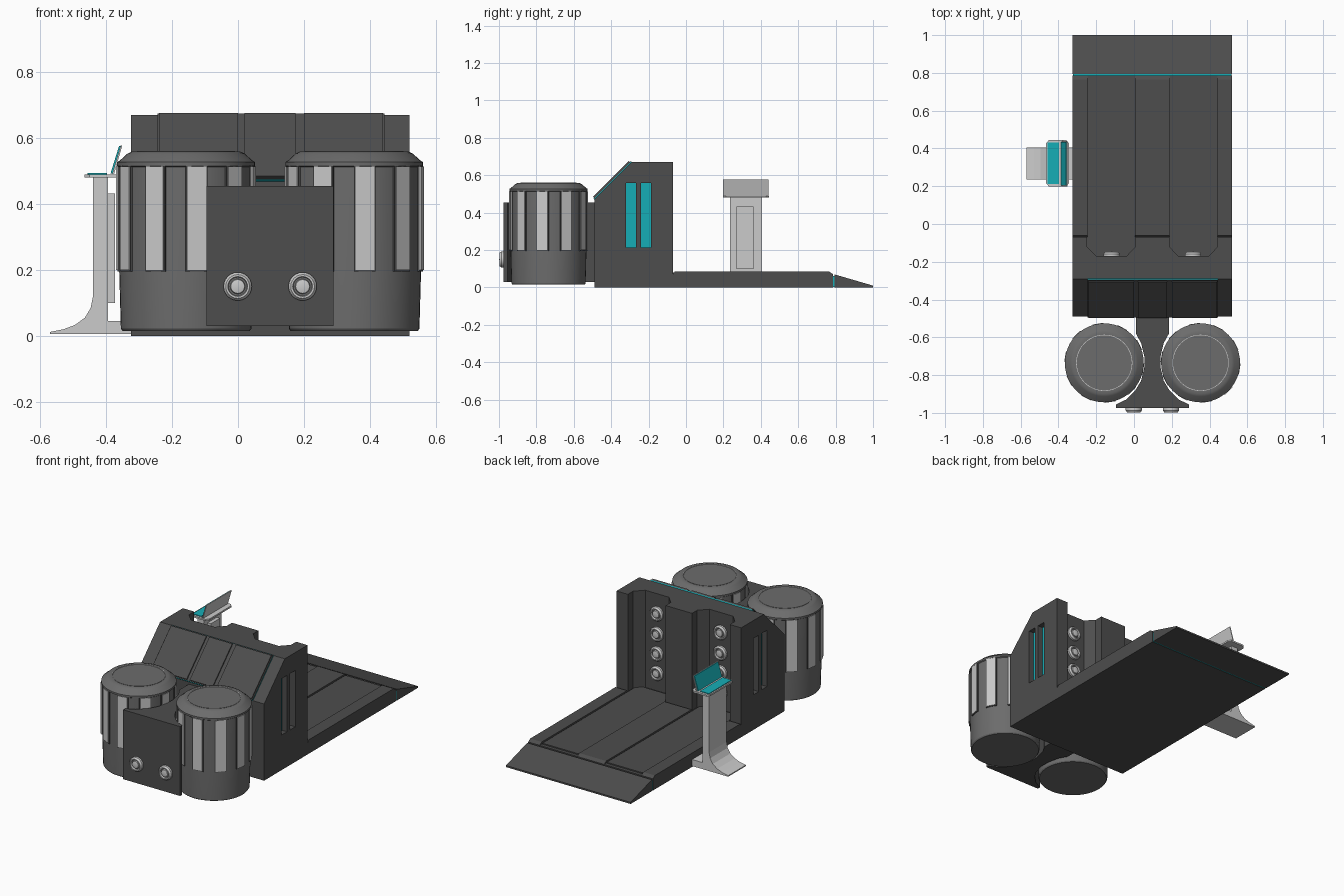
import bpy, bmesh, math
from mathutils import Matrix, Vector

cube = bpy.data.objects.get("Cube")
if cube:
    bpy.data.objects.remove(cube, do_unlink=True)

CX = 0.0975          # centre line of the main body
X0, X1 = -0.325, 0.52


def material(name, rgb):
    m = bpy.data.materials.new(name)
    m.use_nodes = True
    col = (*rgb, 1)
    m.diffuse_color = col
    m.node_tree.nodes["Principled BSDF"].inputs["Base Color"].default_value = col
    return m


DARK = material("dark grey", (0.075, 0.075, 0.075))
MID = material("mid grey", (0.15, 0.15, 0.15))
LIGHT = material("light grey", (0.6, 0.6, 0.6))
TEAL = material("teal", (0.008, 0.42, 0.47))


def finish(name, bm, mat, matrix=None):
    bmesh.ops.recalc_face_normals(bm, faces=bm.faces)
    me = bpy.data.meshes.new(name)
    bm.to_mesh(me)
    bm.free()
    ob = bpy.data.objects.new(name, me)
    bpy.context.collection.objects.link(ob)
    me.materials.append(mat)
    if matrix:
        ob.matrix_world = matrix
    return ob


def activate(ob):
    bpy.ops.object.select_all(action='DESELECT')
    ob.select_set(True)
    bpy.context.view_layer.objects.active = ob


def prism(name, pts, axis, lo, hi, mat, matrix=None):
    """Extrude a 2D outline along one axis."""
    place = {'x': lambda a, b: (lo, a, b), 'y': lambda a, b: (a, lo, b),
             'z': lambda a, b: (a, b, lo)}[axis]
    bm = bmesh.new()
    face = bm.faces.new([bm.verts.new(place(*p)) for p in pts])
    ext = bmesh.ops.extrude_face_region(bm, geom=[face])
    move = Vector([hi - lo if c == axis else 0 for c in 'xyz'])
    bmesh.ops.translate(bm, vec=move, verts=[v for v in ext["geom"] if isinstance(v, bmesh.types.BMVert)])
    return finish(name, bm, mat, matrix)


def box(name, x0, x1, y0, y1, z0, z1, mat, matrix=None):
    return prism(name, [(x0, y0), (x1, y0), (x1, y1), (x0, y1)], 'z', z0, z1, mat, matrix)


def lathe(name, profile, mat, matrix, sides=32):
    """Spin an (r, z) profile round z."""
    bm = bmesh.new()
    vs = [bm.verts.new((r, 0, z)) for r, z in profile]
    edges = [bm.edges.new(p) for p in zip(vs, vs[1:])]
    bmesh.ops.spin(bm, geom=vs + edges, cent=(0, 0, 0), axis=(0, 0, 1),
                   angle=math.tau, steps=sides)
    bmesh.ops.remove_doubles(bm, verts=bm.verts, dist=1e-5)
    ob = finish(name, bm, mat, matrix)
    activate(ob)
    bpy.ops.object.shade_smooth_by_angle(angle=math.radians(30))
    return ob


def cut(ob, cutter):
    cutter.hide_render = True
    mod = ob.modifiers.new("cut", 'BOOLEAN')
    mod.operation, mod.solver, mod.object = 'DIFFERENCE', 'EXACT', cutter
    activate(ob)
    bpy.ops.object.modifier_apply(modifier=mod.name)
    bpy.data.objects.remove(cutter, do_unlink=True)


# Upright wall with sloped front, two alcoves and side slots
wall = prism("wall", [(-.49, 0), (-.49, .47), (-.29, .67), (-.07, .67), (-.07, 0)],
             'x', X0, X1, DARK)
alcove = [(-.128, 0), (-.128, -.12), (-.08, -.17), (.08, -.17), (.128, -.12), (.128, 0)]
for s in (-1, 1):
    cut(wall, prism("alcove_cutter", [(CX + s * .2175 + x, y) for x, y in alcove],
                    'z', .075, 1, DARK))
for s, side in ((1, "left"), (-1, "right")):
    outer, inner = CX + s * .5, CX + s * .385
    for i, y in enumerate((-.32, -.24)):
        cut(wall, box("slot_cutter", min(outer, inner), max(outer, inner),
                      y, y + .052, .215, .56, DARK))
        a, b = inner - s * .002, inner + s * .003
        box(f"{side}_window_{i + 1}", min(a, b), max(a, b), y, y + .052, .215, .56, TEAL)

# Sloped control face: teal underlay, frame and three panels
slope = Matrix.Translation((0, -.39, .57)) @ Matrix.Rotation(math.radians(45), 4, 'X')
box("slope_underlay", -.245, .445, -.142, .142, -.002, .005, TEAL, slope)
box("slope_frame", -.245, .445, -.14, .14, .005, .009, DARK, slope)
for i, (a, b) in enumerate(((-.24, 0), (.02, .175), (.2, .44))):
    box(f"slope_panel_{i + 1}", a, b, -.135, .135, .009, .016, DARK, slope)

# Platform with two sunken lanes, teal seam and ramp
box("platform_base", X0, X1, -.07, .785, 0, .072, DARK)
rail = [(-.07, .07), (-.06, .085), (.765, .085), (.785, .072), (.785, .07)]
for i, (a, b) in enumerate(((X0, -.247), (.005, .188), (.442, X1))):
    prism(f"platform_strip_{i + 1}", rail, 'x', a, b, DARK)
for i, (a, b) in enumerate(((-.242, 0), (.193, .437))):
    box(f"platform_lane_{i + 1}", a, b, -.16, .765, .07, .079, DARK)
box("seam_strip", X0 + .003, X1 - .003, .78, .80, .002, .062, TEAL)
prism("ramp", [(.794, 0), (.794, .07), (1, .01), (1, 0)], 'x', X0, X1, DARK)

# Bracket that hugs the tanks
half = [(.0875, -.48), (.0875, -.58), (.06, -.63), (.043, -.70), (.043, -.76),
        (.06, -.83), (.09, -.88), (.14, -.93), (.193, -.955), (.193, -.975)]
outline = [(CX + x, y) for x, y in half] + [(CX - x, y) for x, y in reversed(half)]
prism("tank_bracket", outline, 'z', .03, .455, DARK)

# Tanks with ten light staves each
tank = [(0, .015), (.193, .015), (.198, .022), (.203, .2), (.203, .512), (.209, .516),
        (.209, .527), (.2, .533), (.178, .553), (.165, .559), (.149, .559), (.146, .556), (0, .556)]
for s, side in ((1, "left"), (-1, "right")):
    at = Matrix.Translation((CX + s * .255, -.735, 0))
    lathe(f"{side}_tank", tank, MID, at, 48)
    lathe(f"{side}_tank_ring", [(.146, .555), (.146, .5605), (.149, .5605), (.149, .555)],
          LIGHT, at, 48)
    for i in range(10):
        turn = at @ Matrix.Rotation(math.radians(-9 + 36 * i), 4, 'Z')
        box(f"{side}_stave_trim_{i + 1}", .19, .206, -.033, .033, .196, .515, DARK, turn)
        box(f"{side}_stave_{i + 1}", .19, .21, -.029, .029, .2, .514, LIGHT, turn)


# Round lamps on the bracket and in the alcoves
def lamp(name, loc, facing):
    m = Matrix.Translation(loc) @ Matrix.Rotation(math.radians(-90 * facing), 4, 'X')
    lathe(name + "_ring", [(.043, 0), (.043, .012), (.036, .022), (.03, .022), (.028, .008)],
          LIGHT, m, 24)
    lathe(name + "_dish", [(.03, .01), (0, .01)], MID, m, 24)
    lathe(name + "_lens", [(.023, .009), (.021, .019), (0, .024)], LIGHT, m, 16)


for s, side in ((1, "left"), (-1, "right")):
    lamp(f"{side}_front_lamp", (CX + s * .0985, -.975, .15), -1)
    for i, z in enumerate((.185, .305, .425, .55)):
        lamp(f"{side}_alcove_lamp_{i + 1}", (CX + s * .2155, -.17, z), 1)

# Console stand with curved foot
prism("console_stem", [(-.395, .005), (-.395, .48), (-.44, .48), (-.44, .12), (-.447, .085),
                       (-.465, .055), (-.495, .033), (-.53, .02), (-.57, .012), (-.57, .005)],
      'y', .235, .405, LIGHT)
box("console_foot", -.4, X0, .235, .405, .005, .045, LIGHT)
box("console_rear_panel", -.4, -.373, .27, .36, .1, .432, LIGHT)

# Console desk, keypad and tilted screen
desk = [(-.465, .215), (-.45, .198), (-.36, .198), (-.345, .215),
        (-.345, .428), (-.36, .445), (-.45, .445), (-.465, .428)]
prism("console_desk", desk, 'z', .48, .49, LIGHT)
box("console_keypad", -.457, -.397, .212, .431, .489, .494, TEAL)
back = [(-.383, .488), (-.356, .578), (-.351, .578), (-.377, .488)]
prism("console_screen_back", back, 'y', .198, .44, LIGHT)
prism("console_screen", [(-.387, .492), (-.361, .576), (-.356, .576), (-.381, .492)],
      'y', .205, .433, TEAL)
